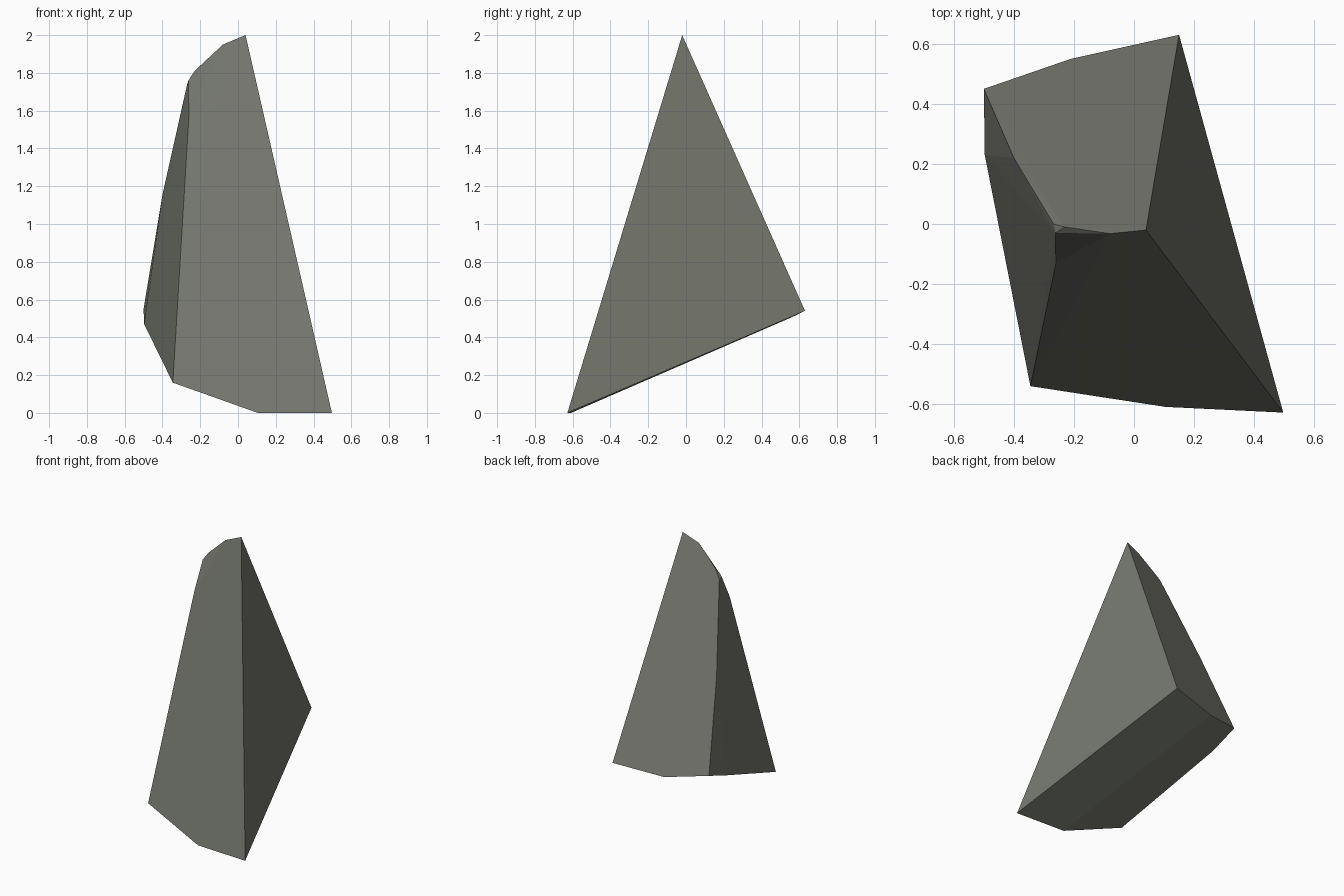
import bpy, bmesh, math

if "Cube" in bpy.data.objects:
    bpy.data.objects.remove(bpy.data.objects["Cube"])

# Corners of the faceted boulder shard
CORNERS = [
    (0.04, -0.02, 2.0), (-0.08, -0.032, 1.95), (-0.23, -0.01, 1.81),    # crest
    (-0.262, -0.03, 1.76), (-0.268, 0.0, 1.745), (-0.26, -0.13, 1.57),  # crest chips
    (-0.40, 0.22, 1.155),                                               # left edge
    (-0.5, 0.45, 0.55), (-0.497, 0.23, 0.47), (-0.345, -0.54, 0.16),    # left base
    (0.497, -0.628, 0.0), (0.105, -0.609, 0.0),                         # front base
    (0.15, 0.63, 0.54), (-0.21, 0.55, 0.502),                           # back base
]

# Stone material
stone = bpy.data.materials.new("grey_stone")
stone.diffuse_color = (0.175, 0.183, 0.155, 1.0)
stone.use_nodes = True
stone.node_tree.nodes["Principled BSDF"].inputs["Base Color"].default_value = stone.diffuse_color

# Wrap the corners in a convex hull and merge nearly flat facets
bm = bmesh.new()
for c in CORNERS:
    bm.verts.new(c)
bmesh.ops.convex_hull(bm, input=bm.verts[:])
bmesh.ops.dissolve_limit(bm, angle_limit=math.radians(1.5),
                         verts=bm.verts[:], edges=bm.edges[:])
bmesh.ops.recalc_face_normals(bm, faces=bm.faces[:])
mesh = bpy.data.meshes.new("rock_shard")
bm.to_mesh(mesh)
bm.free()
mesh.materials.append(stone)
rock = bpy.data.objects.new("rock_shard", mesh)
bpy.context.collection.objects.link(rock)
